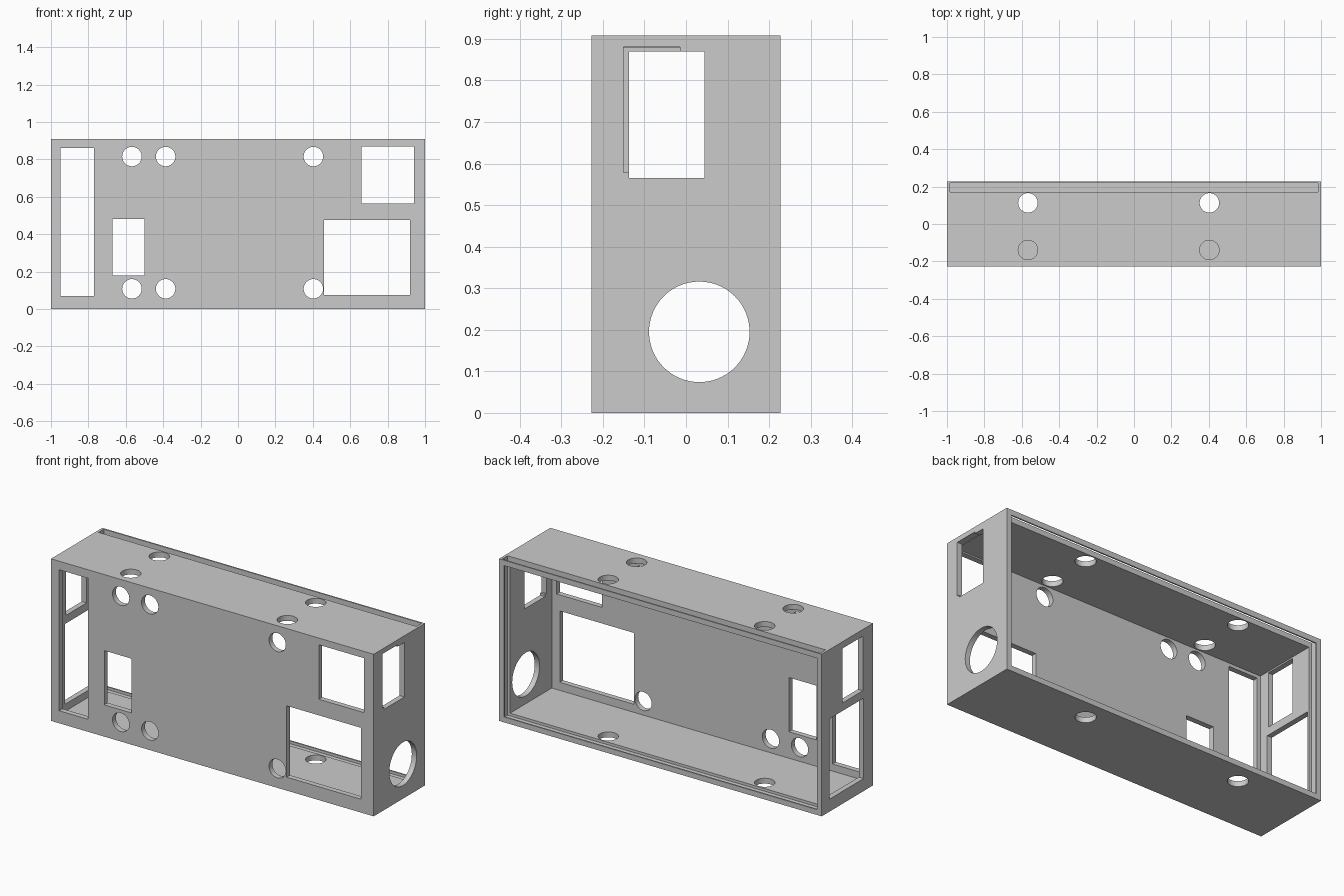
import bpy
from math import pi

if "Cube" in bpy.data.objects:
    bpy.data.objects.remove(bpy.data.objects["Cube"])

W, D, H, T = 1.0, 0.227, 0.908, 0.03   # half width, half depth, height, wall


def box(name, x, y, z):
    """Box spanning the given (min, max) ranges."""
    bpy.ops.mesh.primitive_cube_add(size=1)
    ob = bpy.context.object
    ob.name = name
    ob.location = [(a + b) / 2 for a, b in (x, y, z)]
    ob.scale = [b - a for a, b in (x, y, z)]
    bpy.ops.object.transform_apply(location=True, rotation=True, scale=True)
    return ob


def rod(loc, r, rot, depth=0.08):
    bpy.ops.mesh.primitive_cylinder_add(vertices=64, radius=r, depth=depth,
                                        location=loc, rotation=rot)
    bpy.ops.object.transform_apply(location=True, rotation=True, scale=True)
    return bpy.context.object


def cut(cutter):
    mod = case.modifiers.new("cut", 'BOOLEAN')
    mod.operation = 'DIFFERENCE'
    mod.solver = 'EXACT'
    mod.object = cutter
    bpy.context.view_layer.objects.active = case
    bpy.ops.object.modifier_apply(modifier=mod.name)
    bpy.data.objects.remove(cutter, do_unlink=True)


# Shell, open at the back
case = box("enclosure_case", (-W, W), (-D, D), (0, H))
cut(box("cavity", (-W + T, W - T), (-D + T, D + 0.1), (T, H - T)))

# Groove for a sliding back panel, open through the top
cut(box("panel_groove", (-0.985, 0.985), (0.172, 0.219), (0.015, H + 0.1)))

# Front windows: x range, z range
for x, z in (((-0.95, -0.77), (0.07, 0.86)), ((-0.67, -0.5), (0.178, 0.482)),
             ((0.66, 0.94), (0.565, 0.87)), ((0.46, 0.92), (0.075, 0.475))):
    cut(box("window", x, (-D - 0.05, -D + T + 0.02), z))

# Front round holes
for x in (-0.567, -0.387, 0.403):
    for z in (0.108, 0.815):
        cut(rod((x, -D + 0.01, z), 0.052, (pi / 2, 0, 0)))

# Top has four round holes, bottom has two
for x in (-0.567, 0.403):
    for y, z in ((0.113, H - 0.01), (-0.139, H - 0.01), (0.113, 0.01)):
        cut(rod((x, y, z), 0.052, (0, 0, 0)))

# Side windows: side, y range, z range
for s, y, z in ((1, (-0.137, 0.045), (0.565, 0.87)),
                (1, (-0.15, -0.015), (0.578, 0.88)),
                (-1, (-0.137, 0.045), (0.565, 0.87)),
                (-1, (-0.145, 0.16), (0.07, 0.52))):
    x = sorted((s * (W + 0.05), s * (W - T - 0.005)))
    cut(box("side_window", x, y, z))

# Large round hole in the right side
cut(rod((W - 0.01, 0.032, 0.195), 0.121, (0, pi / 2, 0)))

bpy.ops.object.select_all(action='DESELECT')
case.select_set(True)
bpy.context.view_layer.objects.active = case
bpy.ops.object.shade_smooth_by_angle(angle=0.5)
